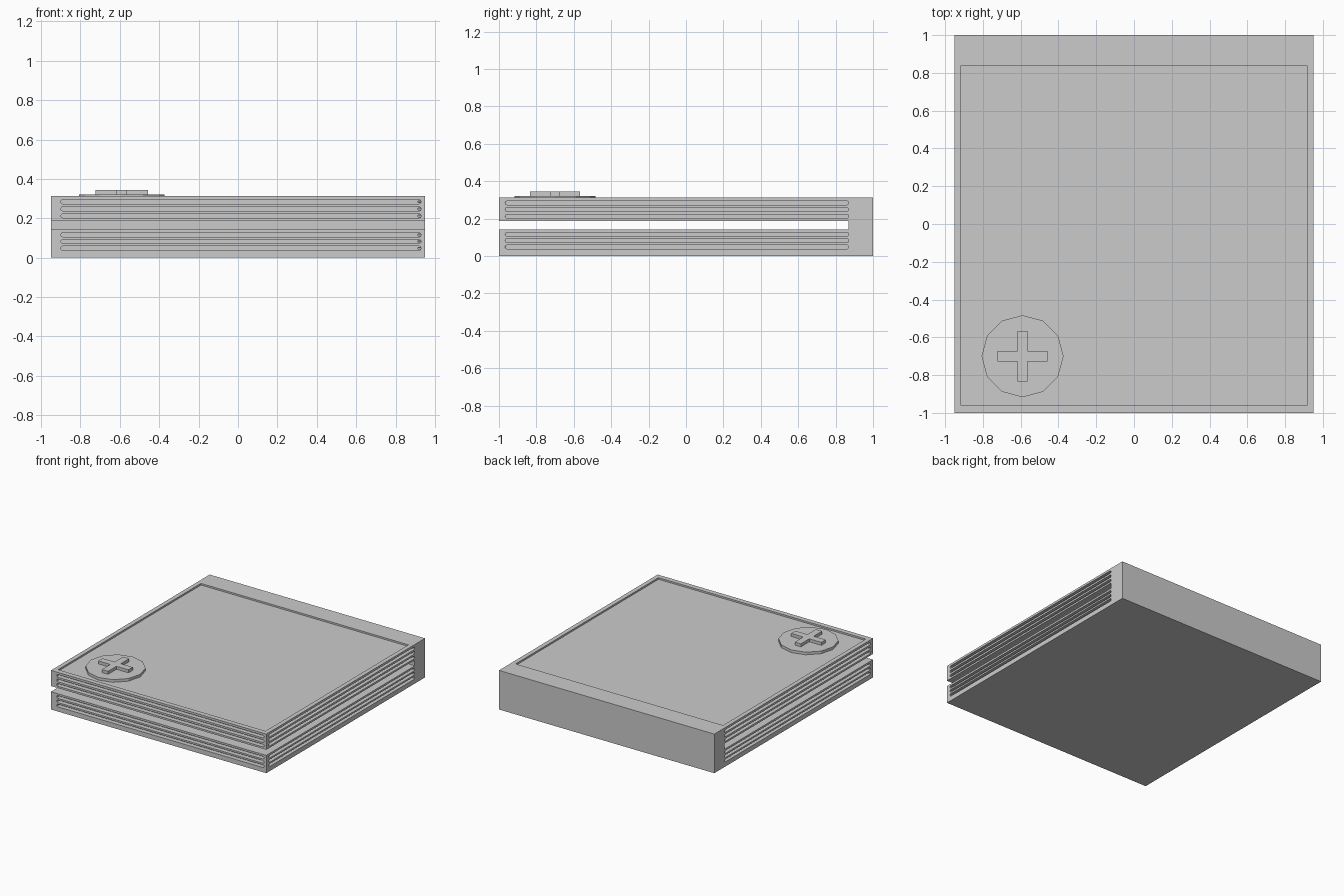
import bpy, bmesh
from math import cos, sin, pi

if "Cube" in bpy.data.objects:
    bpy.data.objects.remove(bpy.data.objects["Cube"])


def prism(name, outline, axis, lo, hi):
    """Extrude a 2D outline along an axis (x: outline is y,z; y: x,z; z: x,y)."""
    place = {"x": lambda a, b, d: (d, a, b),
             "y": lambda a, b, d: (a, d, b),
             "z": lambda a, b, d: (a, b, d)}[axis]
    bm = bmesh.new()
    face = bm.faces.new([bm.verts.new(place(a, b, lo)) for a, b in outline])
    ext = bmesh.ops.extrude_face_region(bm, geom=[face])
    move = [v for v in ext["geom"] if isinstance(v, bmesh.types.BMVert)]
    bmesh.ops.translate(bm, verts=move, vec=place(0, 0, hi - lo))
    bmesh.ops.recalc_face_normals(bm, faces=bm.faces)
    mesh = bpy.data.meshes.new(name)
    bm.to_mesh(mesh)
    bm.free()
    obj = bpy.data.objects.new(name, mesh)
    bpy.context.collection.objects.link(obj)
    return obj


def rect(a0, a1, b0, b1):
    return [(a0, b0), (a1, b0), (a1, b1), (a0, b1)]


def slot(a0, a1, b, r):
    """Long slot outline with rounded ends."""
    pts = []
    for c, start in ((a1 - r, -pi / 2), (a0 + r, pi / 2)):
        pts += [(c + r * cos(start + i * pi / 4), b + r * sin(start + i * pi / 4))
                for i in range(5)]
    return pts


# two slabs joined by a spine at the back, seen from the side
C = [(-1, 0), (1, 0), (1, 0.312), (-1, 0.312),
     (-1, 0.187), (0.87, 0.187), (0.87, 0.142), (-1, 0.142)]
body = prism("clip_body", C, "x", -0.95, 0.95)

# cutters: shallow top recess and grooves on front and both sides
depth, r = 0.035, 0.0105
cutters = [prism("recess_cutter", rect(-0.915, 0.915, -0.96, 0.84), "z", 0.299, 0.4)]
for z in (0.048, 0.082, 0.116, 0.212, 0.248, 0.284):
    cutters.append(prism("front_groove_cutter", slot(-0.90, 0.93, z, r), "y", -1.1, -1 + depth))
    for lo, hi in ((0.95 - depth, 1.05), (-1.05, -0.95 + depth)):
        cutters.append(prism("side_groove_cutter", slot(-0.967, 0.87, z, r), "x", lo, hi))

bpy.context.view_layer.objects.active = body
for c in cutters:
    c.hide_render = True
    mod = body.modifiers.new("cut", "BOOLEAN")
    mod.operation, mod.solver, mod.object = "DIFFERENCE", "EXACT", c
    bpy.ops.object.modifier_apply(modifier=mod.name)
    bpy.data.objects.remove(c)

# round button with a raised plus
cx, cy = -0.59, -0.70
ring = [(cx + 0.217 * cos(i * pi / 6), cy + 0.217 * sin(i * pi / 6)) for i in range(12)]
prism("button_disc", ring, "z", 0.297, 0.32)
L, w = 0.133, 0.027
plus = [(w, w), (w, L), (-w, L), (-w, w), (-L, w), (-L, -w),
        (-w, -w), (-w, -L), (w, -L), (w, -w), (L, -w), (L, w)]
prism("button_plus", [(cx + a, cy + b) for a, b in plus], "z", 0.318, 0.344)
